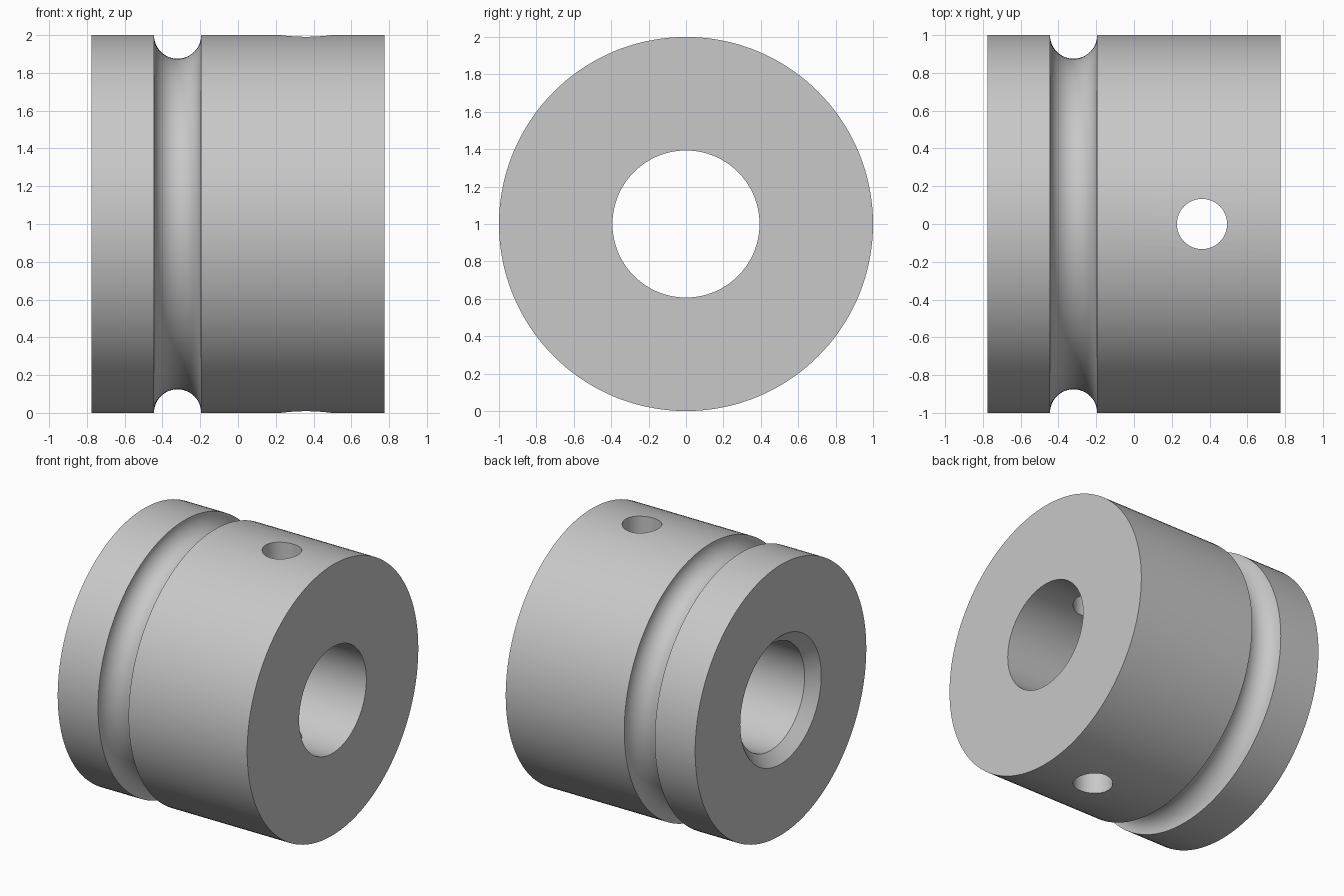
import bpy, bmesh, math
from mathutils import Matrix, Vector

if "Cube" in bpy.data.objects:
    bpy.data.objects.remove(bpy.data.objects["Cube"], do_unlink=True)

# Dimensions
HALF, RADIUS, BORE, CHAMFER = 0.775, 1.0, 0.393, 0.08
GROOVE_X, GROOVE_R = -0.32, 0.125
HOLE_X, HOLE_R = 0.36, 0.133

steel = bpy.data.materials.new("plain grey")
steel.use_nodes = True
grey = (0.58, 0.58, 0.58, 1)
steel.diffuse_color = grey
steel.node_tree.nodes["Principled BSDF"].inputs["Base Color"].default_value = grey


def make_object(name, bm):
    mesh = bpy.data.meshes.new(name)
    bmesh.ops.recalc_face_normals(bm, faces=bm.faces[:])
    bm.to_mesh(mesh)
    bm.free()
    obj = bpy.data.objects.new(name, mesh)
    bpy.context.collection.objects.link(obj)
    mesh.materials.append(steel)
    return obj


# Section of the collar as (x, radius): plain end, round groove, chamfered bore
arc_steps = 24
groove = [(GROOVE_X - GROOVE_R * math.cos(math.pi * i / arc_steps),
           RADIUS - GROOVE_R * math.sin(math.pi * i / arc_steps))
          for i in range(arc_steps + 1)]
section = [(-HALF, BORE + CHAMFER), (-HALF, RADIUS), *groove,
           (HALF, RADIUS), (HALF, BORE), (-HALF + CHAMFER, BORE)]

# Lathe the section around the x axis
bm = bmesh.new()
verts = [bm.verts.new((x, 0, r)) for x, r in section]
edges = [bm.edges.new((verts[i - 1], verts[i])) for i in range(len(verts))]
bmesh.ops.spin(bm, geom=verts + edges, cent=(0, 0, 0), axis=(1, 0, 0),
               angle=math.tau, steps=144, use_merge=True)
bmesh.ops.remove_doubles(bm, verts=bm.verts[:], dist=1e-5)
bmesh.ops.translate(bm, verts=bm.verts[:], vec=Vector((0, 0, RADIUS)))
collar = make_object("grooved_collar", bm)

# Cross hole drilled through both walls
bm = bmesh.new()
bmesh.ops.create_cone(bm, cap_ends=True, segments=64, radius1=HOLE_R, radius2=HOLE_R,
                      depth=3, matrix=Matrix.Translation((HOLE_X, 0, RADIUS)))
drill = make_object("hole_cutter", bm)
drill.hide_render = True

cut = collar.modifiers.new("cross_hole", "BOOLEAN")
cut.operation = "DIFFERENCE"
cut.solver = "EXACT"
cut.object = drill

bpy.ops.object.select_all(action="DESELECT")
collar.select_set(True)
bpy.context.view_layer.objects.active = collar
bpy.ops.object.modifier_apply(modifier=cut.name)
bpy.data.objects.remove(drill, do_unlink=True)
bpy.ops.object.shade_smooth_by_angle(angle=math.radians(30))
